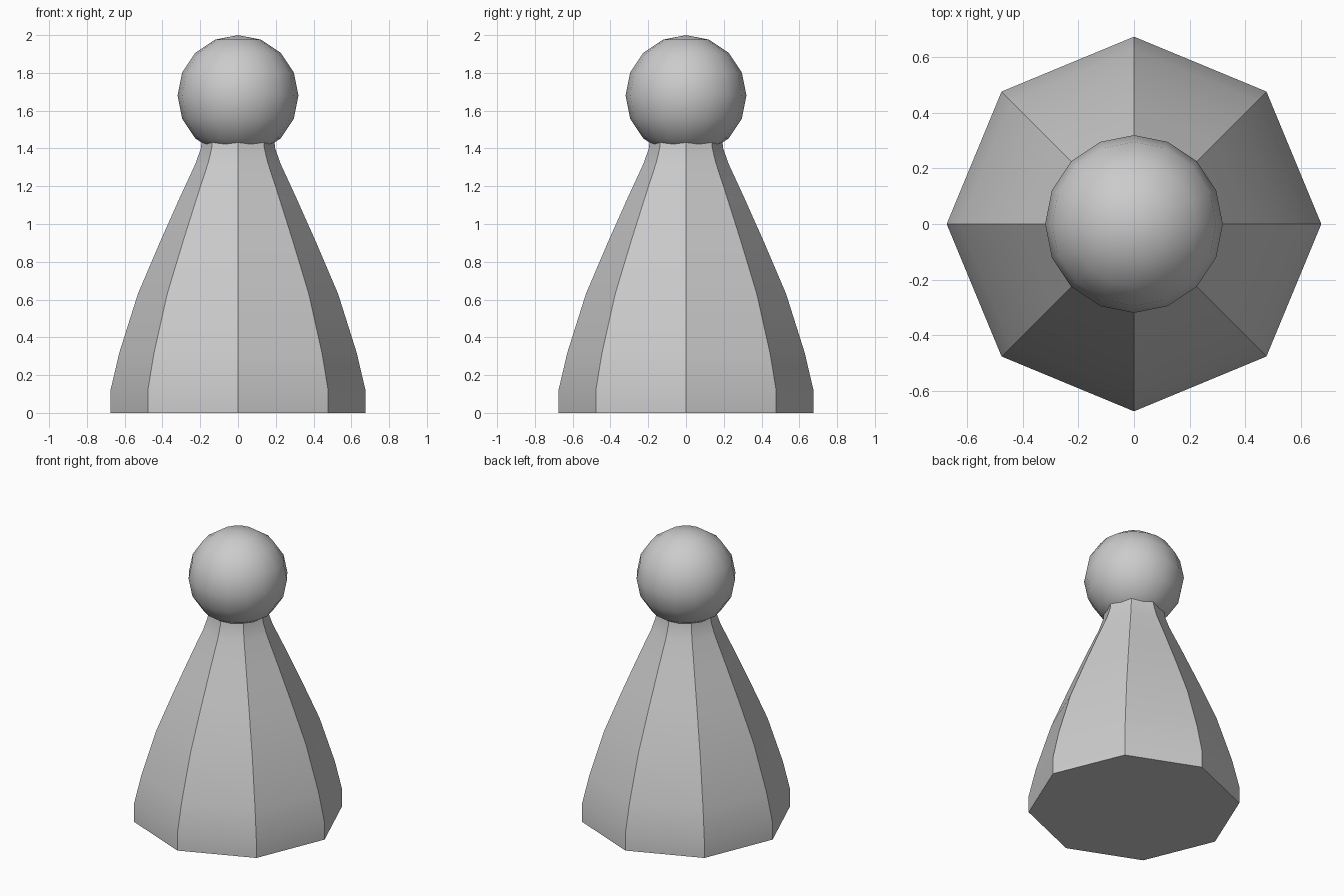
import bpy, bmesh
from math import sin, cos, pi

if "Cube" in bpy.data.objects:
    bpy.data.objects.remove(bpy.data.objects["Cube"])

# Octagonal tapered body lofted from a (radius, height) profile
profile = [(0.675, 0), (0.675, 0.12), (0.628, 0.32), (0.53, 0.63), (0.415, 0.90),
           (0.308, 1.14), (0.225, 1.32), (0.197, 1.40), (0.19, 1.46)]
SIDES = 8
bm = bmesh.new()
rings = [[bm.verts.new((r * cos(2 * pi * i / SIDES), r * sin(2 * pi * i / SIDES), z))
          for i in range(SIDES)] for r, z in profile]
for a, b in zip(rings, rings[1:]):
    for i in range(SIDES):
        j = (i + 1) % SIDES
        bm.faces.new((a[i], a[j], b[j], b[i]))
bm.faces.new(rings[0][::-1])
bm.faces.new(rings[-1])
mesh = bpy.data.meshes.new("body")
bm.to_mesh(mesh)
bm.free()
body = bpy.data.objects.new("body", mesh)
bpy.context.collection.objects.link(body)

# Smooth low-poly ball head resting on the neck
bpy.ops.mesh.primitive_uv_sphere_add(segments=16, ring_count=8, radius=0.32,
                                     location=(0, 0, 1.68))
head = bpy.context.object
head.name = "head"
bpy.ops.object.shade_smooth()

# Body: smooth up the profile, sharp along the eight corner edges
bpy.ops.object.select_all(action='DESELECT')
body.select_set(True)
bpy.context.view_layer.objects.active = body
bpy.ops.object.shade_smooth_by_angle(angle=0.5)
